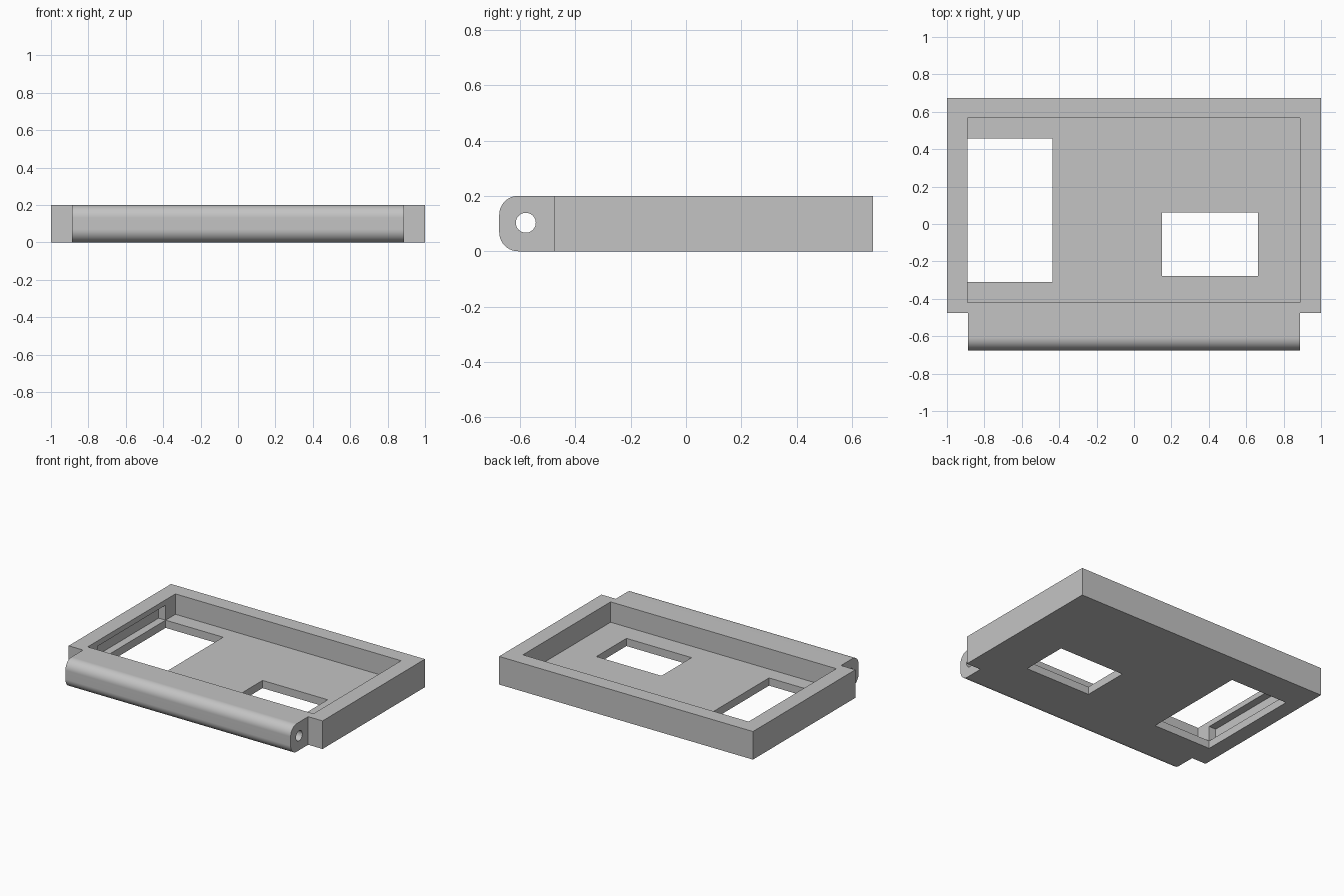
import bpy, bmesh, math
from mathutils import Matrix, Vector

if "Cube" in bpy.data.objects:
    bpy.data.objects.remove(bpy.data.objects["Cube"])

grey = bpy.data.materials.new("plain grey")
grey.use_nodes = True
grey.diffuse_color = (0.55, 0.55, 0.55, 1)
grey.node_tree.nodes["Principled BSDF"].inputs["Base Color"].default_value = (0.55, 0.55, 0.55, 1)


def add_object(name, bm):
    mesh = bpy.data.meshes.new(name)
    bm.to_mesh(mesh)
    bm.free()
    mesh.materials.append(grey)
    obj = bpy.data.objects.new(name, mesh)
    bpy.context.collection.objects.link(obj)
    return obj


def box(name, x, y, z, front_radius=0):
    """Box from ranges, optionally with its two front lengthwise edges rounded."""
    bm = bmesh.new()
    bmesh.ops.create_cube(bm, size=1)
    size = Vector(b - a for a, b in (x, y, z))
    centre = Vector((a + b) / 2 for a, b in (x, y, z))
    for v in bm.verts:
        v.co = v.co * size + centre
    if front_radius:
        edges = [e for e in bm.edges
                 if all(v.co.y < centre.y for v in e.verts)
                 and abs(e.verts[0].co.x - e.verts[1].co.x) > size.x / 2]
        bmesh.ops.bevel(bm, geom=edges, offset=front_radius, segments=10,
                        profile=0.5, affect='EDGES')
    return add_object(name, bm)


def combine(target, tool, operation):
    """Apply a boolean and remove the tool."""
    mod = target.modifiers.new(tool.name, 'BOOLEAN')
    mod.object = tool
    mod.operation = operation
    mod.solver = 'EXACT'
    bpy.context.view_layer.objects.active = target
    bpy.ops.object.modifier_apply(modifier=mod.name)
    bpy.data.objects.remove(tool)


# Tray body with rounded hinge bar along the front
tray = box("hinged_tray", (-1, 1), (-0.477, 0.675), (0, 0.2))
bar = box("hinge_bar", (-0.887, 0.887), (-0.675, -0.45), (0, 0.2), 0.068)
combine(tray, bar, 'UNION')

# Cavity, two floor windows, and the pocket in the right wall
cuts = {
    "cavity": ((-0.89, 0.888), (-0.42, 0.567), (0.055, 0.3)),
    "large_window": ((-0.89, -0.437), (-0.31, 0.457), (-0.1, 0.1)),
    "small_window": ((0.15, 0.663), (-0.277, 0.062), (-0.1, 0.1)),
    "wall_pocket": ((-0.945, -0.8), (-0.31, 0.457), (0.055, 0.162)),
}
for name, ranges in cuts.items():
    combine(tray, box(name, *ranges), 'DIFFERENCE')

# Pin hole through the hinge bar
bm = bmesh.new()
bmesh.ops.create_cone(bm, cap_ends=True, segments=40, radius1=0.036, radius2=0.036, depth=2.2,
                      matrix=Matrix.Translation((0, -0.579, 0.103))
                      @ Matrix.Rotation(math.pi / 2, 4, 'Y'))
combine(tray, add_object("pin_hole", bm), 'DIFFERENCE')

# Smooth the curves, keep corners crisp
bpy.ops.object.select_all(action='DESELECT')
tray.select_set(True)
bpy.context.view_layer.objects.active = tray
bpy.ops.object.shade_smooth_by_angle(angle=math.radians(30))
weighted = tray.modifiers.new("weighted_normals", 'WEIGHTED_NORMAL')
weighted.keep_sharp = True
